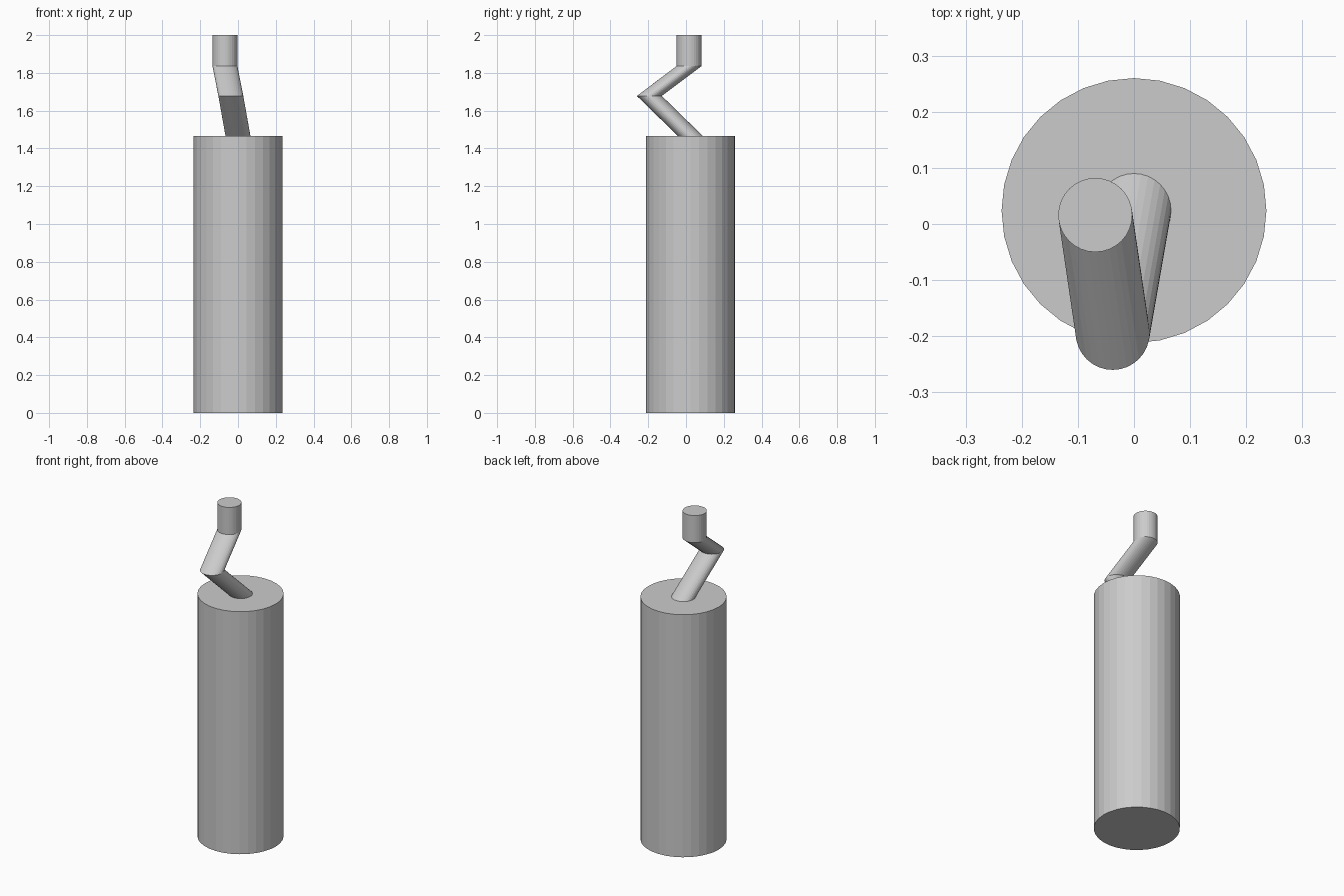
import bpy, bmesh
from math import cos, sin, tau

if "Cube" in bpy.data.objects:
    bpy.data.objects.remove(bpy.data.objects["Cube"])

SIDES = 32


def loft(name, rings, cap_start=False, cap_end=False):
    """Skin a stack of horizontal circles given as (x, y, z, radius)."""
    bm = bmesh.new()
    loops = [[bm.verts.new((x + r * cos(tau * i / SIDES), y + r * sin(tau * i / SIDES), z))
              for i in range(SIDES)] for x, y, z, r in rings]
    for low, high in zip(loops, loops[1:]):
        for i in range(SIDES):
            j = (i + 1) % SIDES
            bm.faces.new((low[i], low[j], high[j], high[i]))
    if cap_start:
        bm.faces.new(loops[0][::-1])
    if cap_end:
        bm.faces.new(loops[-1])
    mesh = bpy.data.meshes.new(name)
    bm.to_mesh(mesh)
    bm.free()
    obj = bpy.data.objects.new(name, mesh)
    bpy.context.collection.objects.link(obj)
    return obj


BODY_Y, BODY_R, BODY_TOP, FUSE_R = 0.024, 0.236, 1.465, 0.066

# Cylindrical body, its top face running in to the foot of the fuse
loft("body", [(0, BODY_Y, 0, BODY_R),
              (0, BODY_Y, BODY_TOP, BODY_R),
              (0, BODY_Y, BODY_TOP, FUSE_R)], cap_start=True)

# Zigzag fuse made of slanted extrusions with level joints
fuse_path = [(0, BODY_Y, BODY_TOP), (-0.038, -0.194, 1.678),
             (-0.069, 0.016, 1.836), (-0.069, 0.016, 2.0)]
loft("fuse", [(*p, FUSE_R) for p in fuse_path], cap_end=True)
